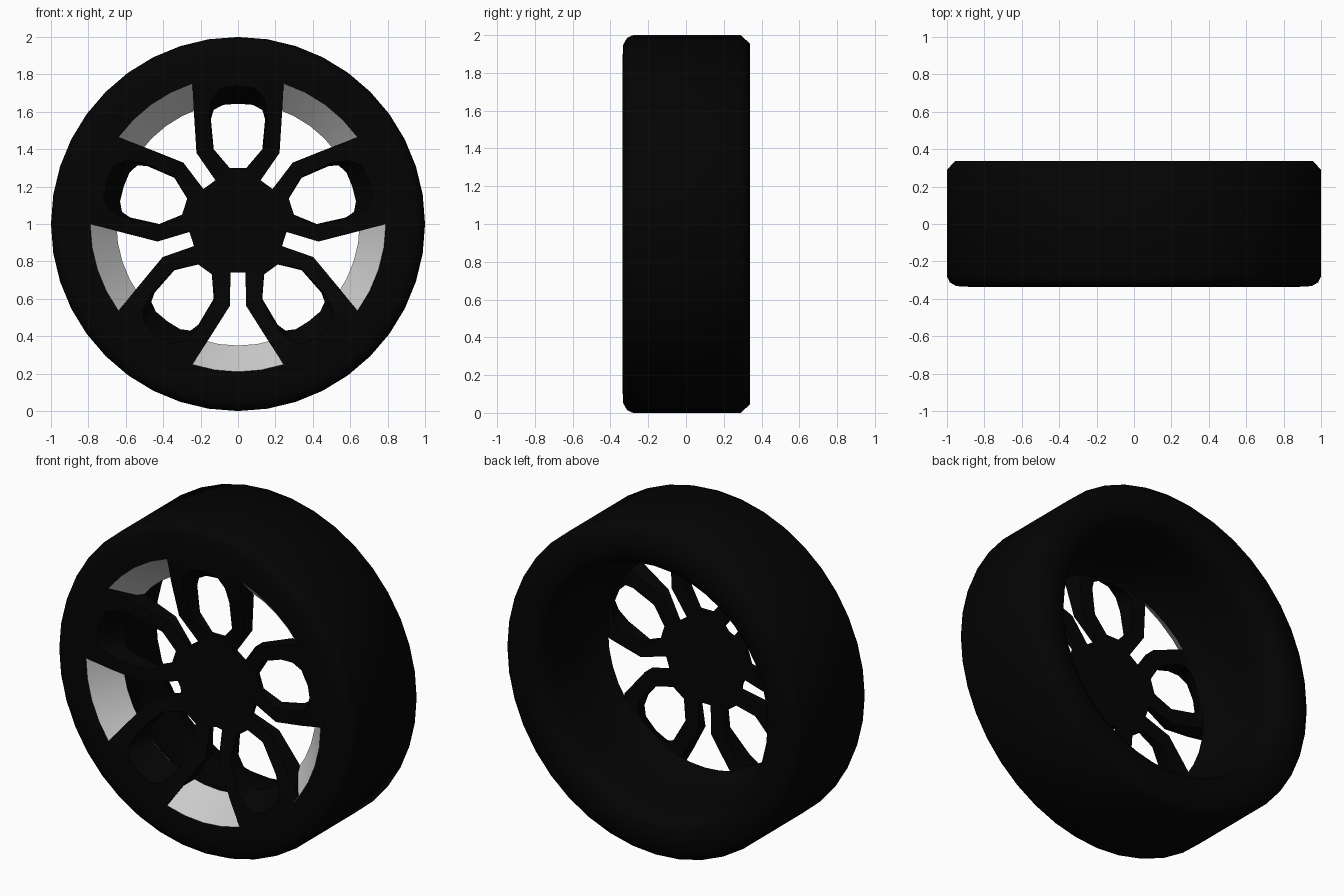
import bpy, bmesh, math

if "Cube" in bpy.data.objects:
    bpy.data.objects.remove(bpy.data.objects["Cube"])

SEG = 40
black = bpy.data.materials.new("black_rubber")
black.diffuse_color = (0.001, 0.001, 0.001, 1)
black.use_nodes = True
black.node_tree.nodes["Principled BSDF"].inputs["Base Color"].default_value = black.diffuse_color


def finish(name, bm, mat=None, angle=55, recalc=True):
    bmesh.ops.remove_doubles(bm, verts=bm.verts, dist=0.0008)
    if recalc:
        bmesh.ops.recalc_face_normals(bm, faces=bm.faces)
    me = bpy.data.meshes.new(name)
    bm.to_mesh(me)
    bm.free()
    ob = bpy.data.objects.new(name, me)
    bpy.context.collection.objects.link(ob)
    if mat:
        me.materials.append(mat)
    bpy.ops.object.select_all(action='DESELECT')
    ob.select_set(True)
    bpy.context.view_layer.objects.active = ob
    bpy.ops.object.shade_smooth_by_angle(angle=math.radians(angle))
    return ob


def lathe(name, profile, mat=None):
    """Turn a (radius, y) profile about the axle."""
    bm = bmesh.new()
    rings = []
    for i in range(SEG):
        t = 2 * math.pi * i / SEG
        rings.append([bm.verts.new((r * math.sin(t), y, 1 + r * math.cos(t)))
                      for r, y in profile])
    for i in range(SEG):
        a, b = rings[i], rings[(i + 1) % SEG]
        for j in range(len(profile) - 1):
            bm.faces.new((a[j], a[j + 1], b[j + 1], b[j]))
    return finish(name, bm, mat, recalc=False)


# Tyre, front face and rear barrel in one skin
lathe("tyre_and_barrel", [
    (0.65, -0.18), (0.69, -0.12), (0.72, 0.0), (0.745, 0.20), (0.76, 0.30),
    (0.81, 0.337), (0.955, 0.338), (1, 0.29), (1, -0.28), (0.985, -0.312),
    (0.95, -0.332), (0.88, -0.336), (0.79, -0.333)], black)

# Bare sloped rim surface seen behind the open gaps
lathe("rim_cone", [(0.79, -0.333), (0.65, -0.18)])

# Spoke plate: half of a 72 degree sector; each key is
# (side, radial, y) on the front and on the back
pts = {
    'c':  ((0, 0, -0.20), (0, 0, -0.18)),
    'h0': ((0, 0.30, -0.21), (0, 0.30, -0.18)),
    'h1': ((0.045, 0.30, -0.21), (0.045, 0.30, -0.18)),
    'h2': ((0.121, 0.234, -0.21), (0.121, 0.234, -0.18)),
    'h3': ((0.153, 0.210, -0.20), (0.153, 0.210, -0.18)),
    'a1': ((0.135, 0.395, -0.25), (0.13, 0.40, -0.18)),
    'b1': ((0.222, 0.38, -0.25), (0.222, 0.38, -0.18)),
    'a2': ((0.155, 0.58, -0.305), (0.145, 0.56, -0.185)),
    'b2': ((0.236, 0.60, -0.305), (0.236, 0.60, -0.185)),
    'a3': ((0.14, 0.67, -0.325), (0.13, 0.61, -0.19)),
    'a4': ((0.095, 0.725, -0.333), (0.08, 0.637, -0.19)),
    'a5': ((0, 0.74, -0.333), (0, 0.643, -0.19)),
    'o1': ((0.244, 0.751, -0.333), (0.21, 0.645, -0.178)),
    'o2': ((0.1236, 0.7803, -0.333), (0.105, 0.66, -0.175)),
    'o3': ((0, 0.79, -0.333), (0, 0.668, -0.175)),
}
plates = [('c', 'h0', 'h1', 'h2', 'h3'), ('h1', 'a1', 'b1', 'h2'),
          ('a1', 'a2', 'b2', 'b1'), ('a2', 'a3', 'o1', 'b2'),
          ('a3', 'a4', 'o2', 'o1'), ('a4', 'a5', 'o3', 'o2')]
walls = [('h0', 'h1', 'a1', 'a2', 'a3', 'a4', 'a5'),
         ('h3', 'h2', 'b1', 'b2', 'o1', 'o2', 'o3')]

bm = bmesh.new()
for k in range(5):
    t = 2 * math.pi * k / 5
    for s in (1, -1):
        v = {}
        for key, sides in pts.items():
            for n, (u, r, y) in enumerate(sides):
                x = s * u * math.cos(t) + r * math.sin(t)
                z = -s * u * math.sin(t) + r * math.cos(t)
                v[key, n] = bm.verts.new((x, y, 1 + z))
        for face in plates:
            bm.faces.new([v[p, 0] for p in face])
            bm.faces.new([v[p, 1] for p in reversed(face)])
        for w in walls:
            for p, q in zip(w, w[1:]):
                bm.faces.new((v[p, 0], v[q, 0], v[q, 1], v[p, 1]))
finish("spoke_plate", bm, black)
